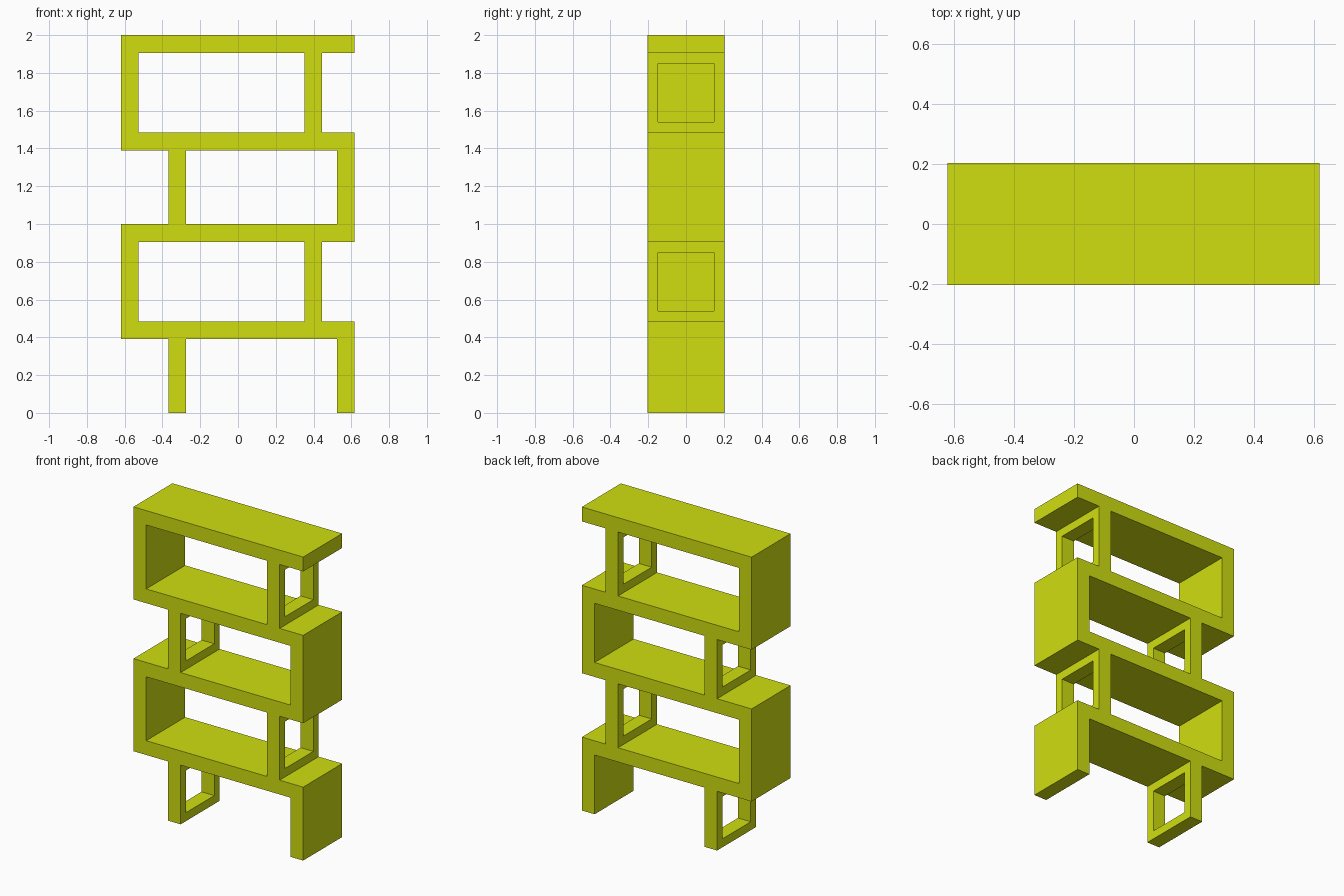
import bpy, bmesh

if "Cube" in bpy.data.objects:
    bpy.data.objects.remove(bpy.data.objects["Cube"])

L, R = -0.62, 0.617      # outer left and right ends
T = 0.093                # board thickness
D = 0.203                # half depth
BORDER = 0.056           # frame border width

mat = bpy.data.materials.new("lime_paint")
mat.diffuse_color = (0.63, 0.73, 0.005, 1)
mat.use_nodes = True
mat.node_tree.nodes["Principled BSDF"].inputs["Base Color"].default_value = mat.diffuse_color


def extruded(name, points, faces, offset):
    """Flat faces pushed along an offset into a closed solid."""
    bm = bmesh.new()
    vs = [bm.verts.new(p) for p in points]
    fs = [bm.faces.new([vs[i] for i in f]) for f in faces]
    ext = bmesh.ops.extrude_face_region(bm, geom=fs, use_keep_orig=True)
    moved = [v for v in ext["geom"] if isinstance(v, bmesh.types.BMVert)]
    bmesh.ops.translate(bm, verts=moved, vec=offset)
    bmesh.ops.recalc_face_normals(bm, faces=bm.faces)
    mesh = bpy.data.meshes.new(name)
    bm.to_mesh(mesh)
    bm.free()
    mesh.materials.append(mat)
    obj = bpy.data.objects.new(name, mesh)
    bpy.context.collection.objects.link(obj)
    return obj


# Zigzag ribbon: shelves, left walls and right walls in one folded board
outline = []
for z in (1, 0):
    outline += [(L, z + 1), (L, z + 0.39), (R - T, z + 0.39), (R - T, z)]
outline += [(R, 0)]
for z in (0, 1):
    outline += [(R, z + 0.484), (L + T, z + 0.484), (L + T, z + 0.905), (R, z + 0.905)]
    if z == 0:
        outline.pop()
        outline.append((R, 0.905))
outline.append((R, 2))
extruded("zigzag_shelf_board", [(x, -D, z) for x, z in outline],
         [range(len(outline))], (0, 2 * D, 0))


# Open rectangular support frames between the shelves
def support_frame(name, x, z0, z1):
    def ring(inset):
        y = D - inset
        return [(x, -y, z0 + inset), (x, y, z0 + inset),
                (x, y, z1 - inset), (x, -y, z1 - inset)]
    quads = [(i, (i + 1) % 4, (i + 1) % 4 + 4, i + 4) for i in range(4)]
    extruded(name, ring(0) + ring(BORDER), quads, (T, 0, 0))


for level, z in (("lower", 0), ("upper", 1)):
    support_frame(level + "_left_frame", -0.369, z, z + 0.39)
    support_frame(level + "_right_frame", 0.353, z + 0.484, z + 0.905)
